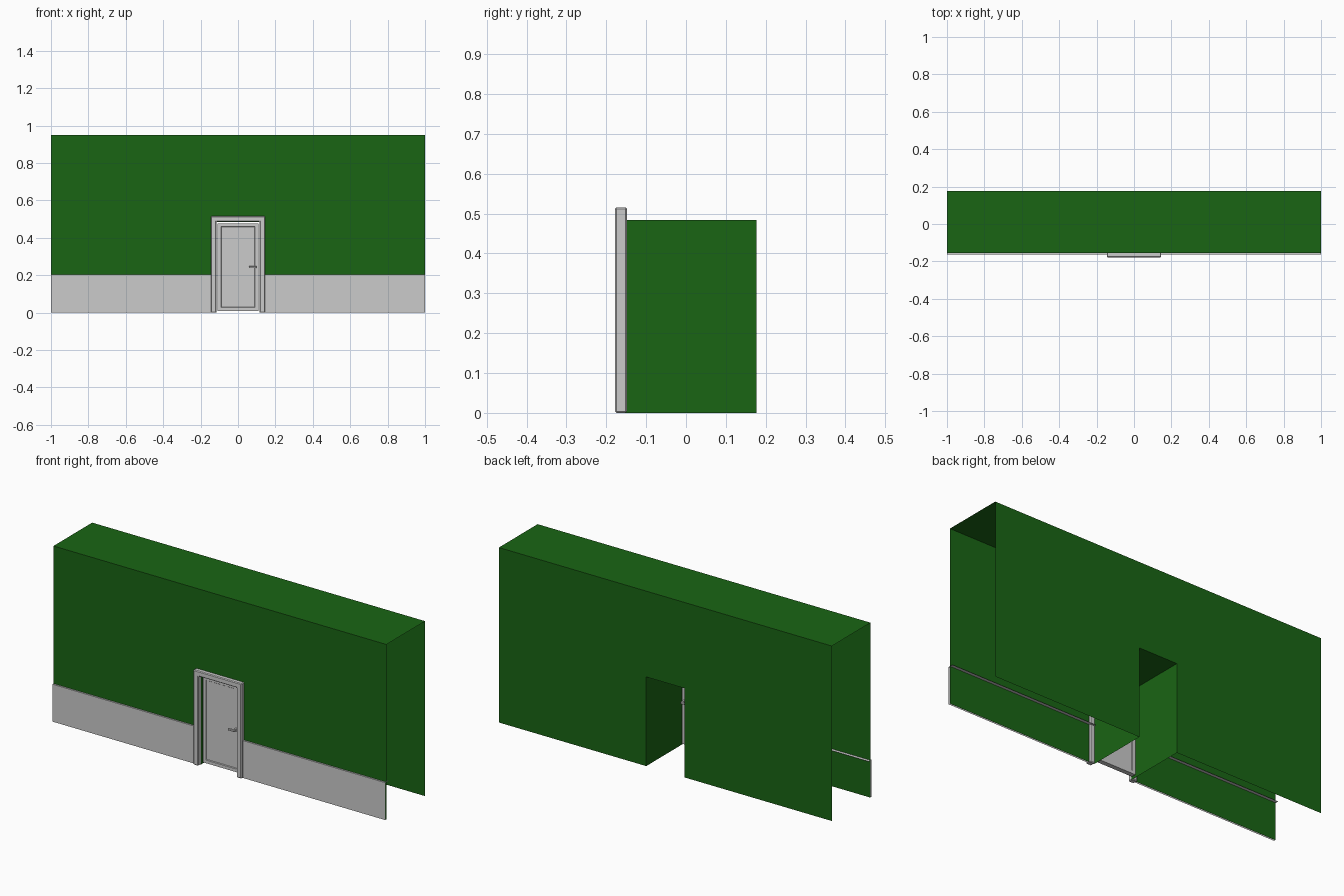
import bpy, bmesh

if "Cube" in bpy.data.objects:
    bpy.data.objects.remove(bpy.data.objects["Cube"])

green = bpy.data.materials.new("green_paint")
green.diffuse_color = (0.01, 0.13, 0.007, 1)
green.use_nodes = True
green.node_tree.nodes["Principled BSDF"].inputs["Base Color"].default_value = green.diffuse_color

FRONT, BACK, TOP = -0.155, 0.177, 0.95
DW, DH = 0.115, 0.484          # doorway half width and height


def finish(name, bm, mat=None, bevel=0):
    me = bpy.data.meshes.new(name)
    bm.to_mesh(me)
    bm.free()
    ob = bpy.data.objects.new(name, me)
    bpy.context.collection.objects.link(ob)
    if mat:
        me.materials.append(mat)
    if bevel:
        m = ob.modifiers.new("bevel", 'BEVEL')
        m.width = bevel
        m.segments = 1
        m.limit_method = 'ANGLE'
    return ob


def face(bm, pts):
    return bm.faces.new([bm.verts.new(p) for p in pts])


def strip(name, pts, lo, hi, mat=None):
    # open (y, z) profile swept along x
    bm = bmesh.new()
    for (y0, z0), (y1, z1) in zip(pts, pts[1:]):
        face(bm, [(lo, y0, z0), (hi, y0, z0), (hi, y1, z1), (lo, y1, z1)])
    bmesh.ops.remove_doubles(bm, verts=bm.verts, dist=1e-5)
    return finish(name, bm, mat)


def prism(name, outline, y0, y1, bevel=0):
    # closed (x, z) outline extruded along y
    bm = bmesh.new()
    f = face(bm, [(x, y0, z) for x, z in outline])
    ext = bmesh.ops.extrude_face_region(bm, geom=[f])
    for v in ext["geom"]:
        if isinstance(v, bmesh.types.BMVert):
            v.co.y = y1
    bmesh.ops.recalc_face_normals(bm, faces=bm.faces)
    return finish(name, bm, None, bevel)


def box(name, x0, x1, y0, y1, z0, z1, bevel=0):
    return prism(name, [(x0, z0), (x1, z0), (x1, z1), (x0, z1)], y0, y1, bevel)


def arch(w, h, W, H):
    # U-shaped outline from inner (w, h) to outer (W, H)
    return [(-W, 0), (-w, 0), (-w, h), (w, h), (w, 0), (W, 0), (W, H), (-W, H)]


# Wall shell: open ends, doorway through both skins
bm = bmesh.new()
wall = arch(DW, DH, 1, TOP)
face(bm, [(x, FRONT, z) for x, z in wall])
face(bm, [(x, BACK, z) for x, z in reversed(wall)])
face(bm, [(-1, FRONT, TOP), (1, FRONT, TOP), (1, BACK, TOP), (-1, BACK, TOP)])
finish("wall", bm, green)

# Doorway lining
bm = bmesh.new()
path = [(-DW, 0), (-DW, DH), (DW, DH), (DW, 0)]
for (xa, za), (xb, zb) in zip(path, path[1:]):
    face(bm, [(xa, FRONT, za), (xa, BACK, za), (xb, BACK, zb), (xb, FRONT, zb)])
finish("doorway_lining", bm, green)

# Low wall panels with a ledge reaching through the wall
for side, lo, hi in (("left", -1, -0.118), ("right", 0.118, 1)):
    strip("wall_panel_" + side, [(-0.164, 0), (-0.164, 0.203), (-0.137, 0.203)], lo, hi)

# Door frame
prism("door_frame", arch(DW, 0.487, 0.145, 0.516), -0.178, -0.148, 0.004)

# Door leaf with recessed panels on both faces
door = box("door", -0.109, 0.109, -0.145, -0.12, 0.01, 0.478)
bm = bmesh.new()
bm.from_mesh(door.data)
bm.normal_update()
big = [f for f in bm.faces if abs(f.normal.y) > 0.9]
bmesh.ops.inset_individual(bm, faces=big, thickness=0.024)
bmesh.ops.inset_individual(bm, faces=big, thickness=0.004, depth=-0.004)
bm.to_mesh(door.data)
bm.free()

# Lever handles, front and back
for side, y, d in (("front", -0.145, -1), ("back", -0.12, 1)):
    a, b, c = y, y + d * 0.018, y + d * 0.026
    box("handle_stem_" + side, 0.089, 0.099, min(a, b), max(a, b), 0.238, 0.25)
    box("handle_lever_" + side, 0.058, 0.099, min(b, c), max(b, c), 0.238, 0.25, 0.002)
